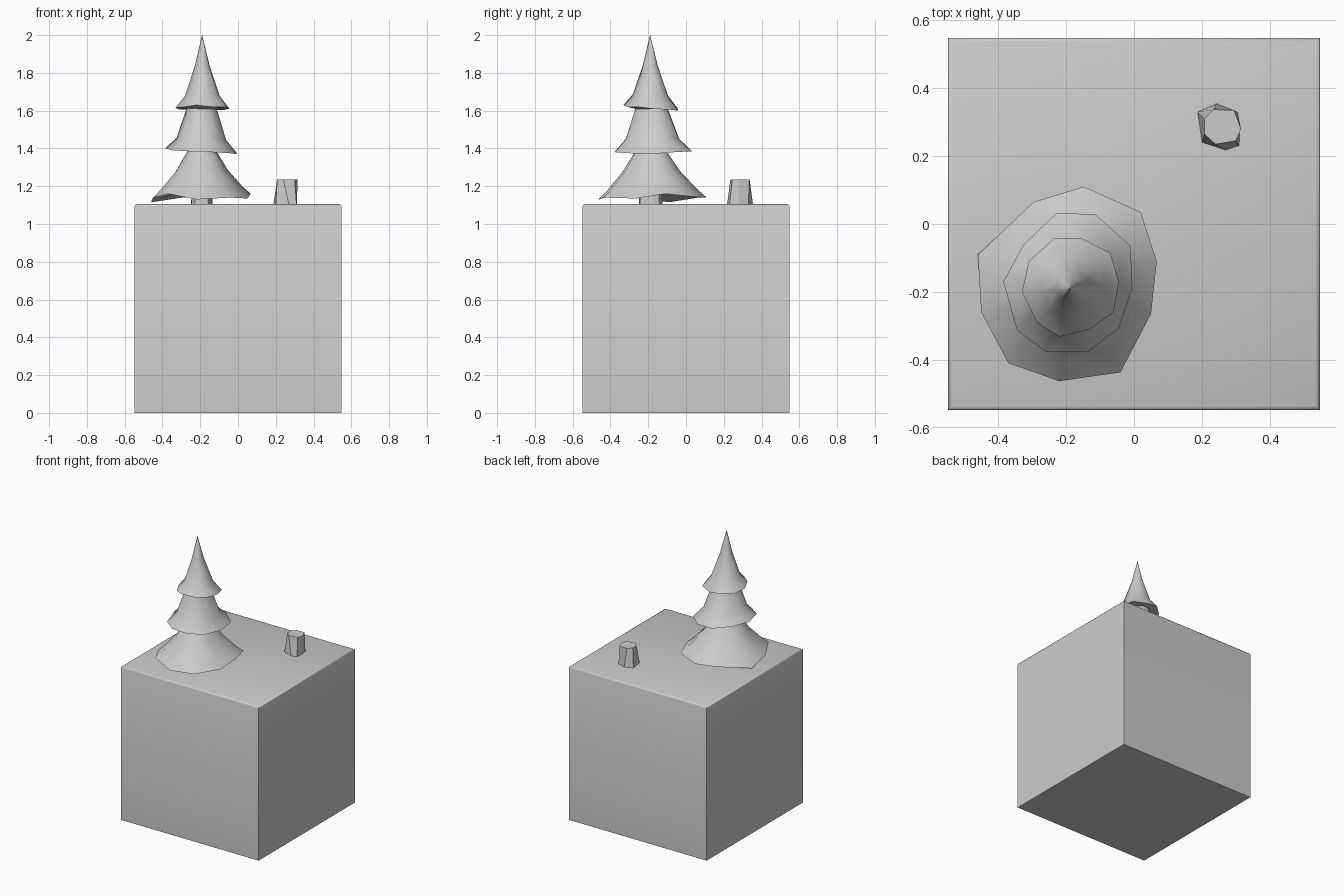
import bpy, bmesh

if "Cube" in bpy.data.objects:
    bpy.data.objects.remove(bpy.data.objects["Cube"])

def make_object(name, bm, angle=None):
    bmesh.ops.recalc_face_normals(bm, faces=bm.faces[:])
    mesh = bpy.data.meshes.new(name)
    bm.to_mesh(mesh)
    bm.free()
    ob = bpy.data.objects.new(name, mesh)
    bpy.context.collection.objects.link(ob)
    if angle:
        bpy.ops.object.select_all(action='DESELECT')
        ob.select_set(True)
        bpy.context.view_layer.objects.active = ob
        bpy.ops.object.shade_smooth_by_angle(angle=angle)
    return ob

def loft(name, rings, angle=None):
    """Skin a stack of equal-count rings and cap both ends."""
    bm = bmesh.new()
    loops = [[bm.verts.new(p) for p in ring] for ring in rings]
    for a, b in zip(loops, loops[1:]):
        for i in range(len(a)):
            j = (i + 1) % len(a)
            bm.faces.new((a[i], a[j], b[j], b[i]))
    bm.faces.new(loops[0])
    bm.faces.new(loops[-1])
    bmesh.ops.remove_doubles(bm, verts=bm.verts[:], dist=1e-5)
    return make_object(name, bm, angle)

# Ground block with softened top edges
bm = bmesh.new()
bmesh.ops.create_cube(bm, size=1)
for v in bm.verts:
    v.co = (v.co.x * 1.096, v.co.y * 1.096, (v.co.z + 0.5) * 1.105)
top = [e for e in bm.edges if all(v.co.z > 1 for v in e.verts)]
bmesh.ops.bevel(bm, geom=top, offset=0.012, segments=2, profile=0.5, affect='EDGES')
make_object("ground_block", bm, 0.9)

# Uneven skirt rims of the tree, bottom to top
AX, AY = -0.19, -0.19
low = [(-.295, .065, 1.14), (-.148, .11, 1.14), (.02, .035, 1.145), (.067, -.11, 1.16),
       (.05, -.265, 1.135), (-.04, -.437, 1.14), (-.22, -.463, 1.13), (-.37, -.41, 1.16),
       (-.45, -.26, 1.14), (-.46, -.09, 1.115)]
mid = [(-.227, .033, 1.385), (-.113, .028, 1.385), (-.01, -.065, 1.38), (-.005, -.19, 1.37),
       (-.045, -.307, 1.375), (-.135, -.376, 1.38), (-.26, -.376, 1.385), (-.345, -.313, 1.39),
       (-.385, -.17, 1.40), (-.325, -.06, 1.39)]
high = [(-.235, -.042, 1.61), (-.155, -.042, 1.60), (-.07, -.085, 1.605), (-.045, -.17, 1.61),
        (-.06, -.26, 1.62), (-.13, -.31, 1.62), (-.22, -.332, 1.63), (-.285, -.29, 1.62),
        (-.33, -.2, 1.615), (-.31, -.11, 1.605)]

def shrink(rim, f, z):
    """Copy of a rim scaled toward the tree axis at height z."""
    mean = sum(p[2] for p in rim) / len(rim)
    return [(AX + (x - AX) * f, AY + (y - AY) * f, z + (h - mean) * f * f)
            for x, y, h in rim]

# Foliage: three flared skirts with undersides tucked in
foliage = [shrink(low, .22, 1.19), low,
           shrink(low, .83, 1.185), shrink(low, .53, 1.28), shrink(low, .28, 1.39),
           mid,
           shrink(mid, .69, 1.45), shrink(mid, .42, 1.61),
           high,
           shrink(high, .64, 1.68), shrink(high, .27, 1.84), shrink(high, .004, 2.0)]
loft("tree_foliage", foliage, 1.0)

# Trunk under the foliage
loft("tree_trunk", [shrink(low, .22, 1.10), shrink(low, .19, 1.22)])

# Tree stump
base = [(.187, .33), (.243, .355), (.305, .33), (.312, .28), (.31, .23), (.27, .217), (.2, .24)]
crown = [(.207, .31), (.235, .337), (.295, .335), (.315, .28), (.30, .245), (.24, .235), (.207, .265)]
loft("stump", [[(x, y, 1.10) for x, y in base], [(x, y, 1.235) for x, y in crown]])
